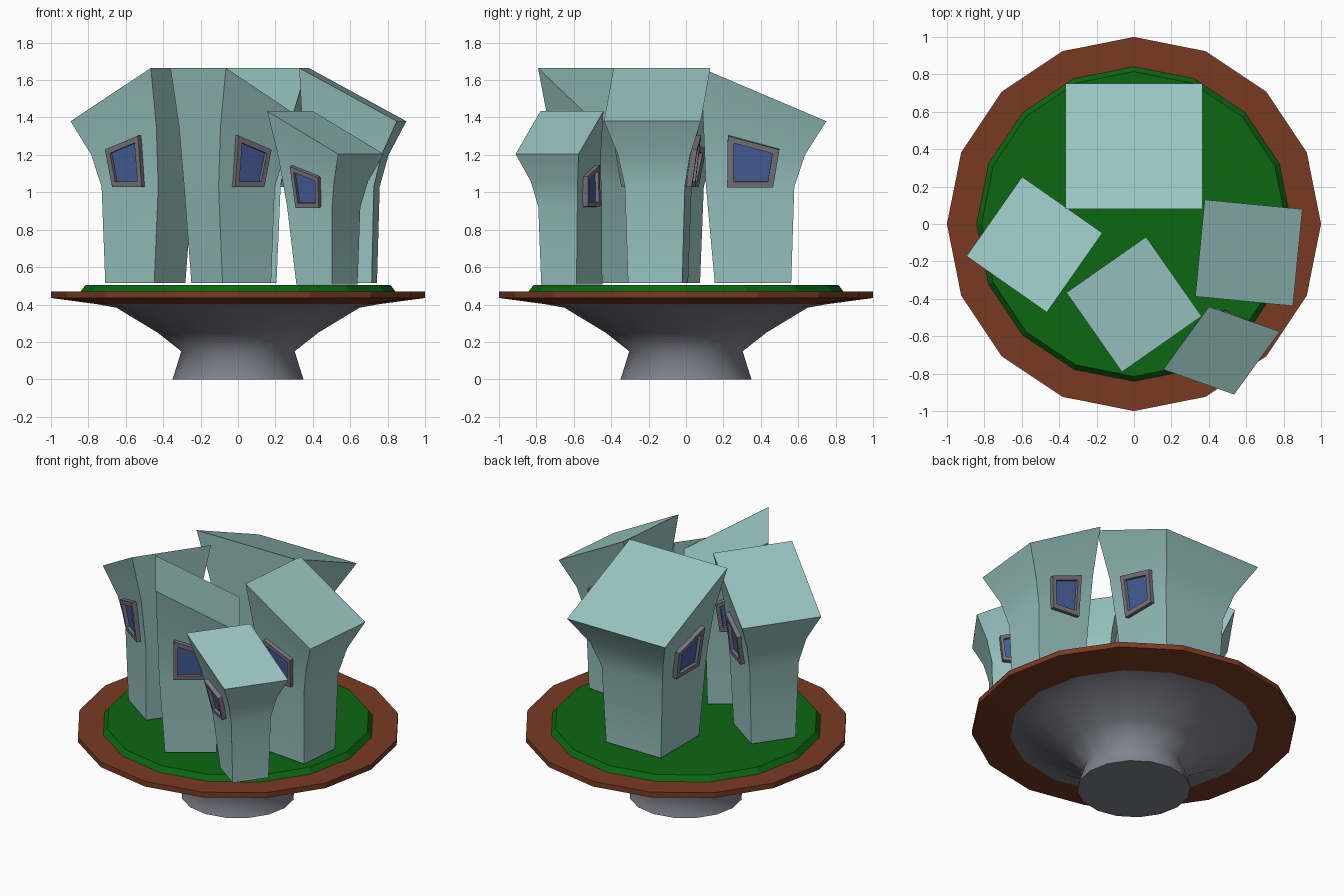
import bpy, bmesh, math
from mathutils import Vector, Matrix

if "Cube" in bpy.data.objects:
    bpy.data.objects.remove(bpy.data.objects["Cube"])


def material(name, rgb):
    m = bpy.data.materials.new(name)
    m.diffuse_color = (*rgb, 1)
    m.use_nodes = True
    m.node_tree.nodes["Principled BSDF"].inputs["Base Color"].default_value = m.diffuse_color
    return m


TEAL = material("pale teal", (0.32, 0.56, 0.54))
BROWN = material("earth brown", (0.19, 0.042, 0.017))
GREEN = material("grass green", (0.004, 0.135, 0.006))
GREY = material("stone grey", (0.22, 0.225, 0.27))
FRAME = material("frame grey", (0.19, 0.185, 0.22))
BLUE = material("window blue", (0.065, 0.12, 0.34))


def finish(name, bm, mats, smooth=None):
    bmesh.ops.recalc_face_normals(bm, faces=bm.faces)
    me = bpy.data.meshes.new(name)
    bm.to_mesh(me)
    bm.free()
    ob = bpy.data.objects.new(name, me)
    bpy.context.collection.objects.link(ob)
    for m in mats:
        me.materials.append(m)
    if smooth:
        bpy.ops.object.select_all(action='DESELECT')
        ob.select_set(True)
        bpy.context.view_layer.objects.active = ob
        bpy.ops.object.shade_smooth_by_angle(angle=math.radians(smooth))
    return ob


def lathe(name, profile, mat, smooth=None, n=16):
    """Turn an (r, z) profile round z and cap both ends."""
    bm = bmesh.new()
    rings = [[bm.verts.new((r * math.cos(2 * math.pi * i / n),
                            r * math.sin(2 * math.pi * i / n), z))
              for i in range(n)] for r, z in profile]
    for a, b in zip(rings, rings[1:]):
        for i in range(n):
            j = (i + 1) % n
            bm.faces.new((a[i], a[j], b[j], b[i]))
    bm.faces.new(rings[0])
    bm.faces.new(rings[-1])
    return finish(name, bm, [mat], smooth)


# Round base: pedestal bowl, earth rim, grass
lathe("pedestal", [(0.35, 0), (0.303, 0.15), (0.43, 0.25), (0.65, 0.383), (0.77, 0.405)], GREY, 70)
lathe("earth_rim", [(0.77, 0.404), (1.0, 0.435), (1.0, 0.47)], BROWN)
lathe("grass", [(0.845, 0.465), (0.815, 0.505)], GREEN)

# Tower rows: high-side and low-side depth fraction, half width, heights at both sides, lean
ROWS = [(0.11, 0.72, 0.28, 0.00, 0.00, 0.0),
        (0.04, 0.745, 0.31, 0.515, 0.515, 0.3),
        (0.02, 0.83, 0.373, 0.835, 0.685, 0.65),
        (0.00, 1.00, 0.50, 1.15, 0.865, 1.0)]


def window(name, quad, centre):
    """Raised frame with a sunken pane on the wall quad (high-bottom, low-bottom, low-top, high-top)."""
    hb, lb, lt, ht = quad

    def at(s, t):
        return hb.lerp(lb, s).lerp(ht.lerp(lt, s), t)
    n = (at(1, 0) - at(0, 0)).cross(at(0, 1) - at(0, 0)).normalized()
    if n.dot(at(0.5, 0.5) - centre) < 0:
        n = -n
    outer = [at(*p) for p in ((0.24, 0.0), (0.76, 0.0), (0.75, 0.97), (0.24, 0.97))]
    mid = sum(outer, Vector()) / 4
    inner = [p.lerp(mid, 0.25) for p in outer]
    bm = bmesh.new()
    loops = [[bm.verts.new(p + n * d) for p in ring]
             for ring, d in ((outer, -0.005), (outer, 0.028), (inner, 0.028), (inner, 0.008))]
    for a, b in zip(loops, loops[1:]):
        for i in range(4):
            j = (i + 1) % 4
            bm.faces.new((a[i], a[j], b[j], b[i]))
    bm.faces.new(loops[0])
    pane = bm.faces.new(loops[-1])
    pane.material_index = 1
    finish(name, bm, [FRAME, BLUE])


def tower(name, x, y, angle, width, depth, zscale=1.0, lean=0.0, z0=0.515):
    """Flared tower with a single sloping roof; the low eave faces `angle`."""
    mat = Matrix.Translation((x, y, z0)) @ Matrix.Rotation(math.radians(angle), 4, 'Z')
    rows = []
    for hi, lo, half, zh, zl, k in ROWS:
        rows.append([mat @ Vector(((f - 0.5) * depth,
                                   side * half * width - lean * k * (f == hi),
                                   z * zscale))
                     for f, side, z in ((hi, -1, zh), (lo, -1, zl), (lo, 1, zl), (hi, 1, zh))])
    bm = bmesh.new()
    rings = [[bm.verts.new(p) for p in r] for r in rows]
    for a, b in zip(rings, rings[1:]):
        for i in range(4):
            j = (i + 1) % 4
            bm.faces.new((a[i], a[j], b[j], b[i]))
    bm.faces.new(rings[0])
    bm.faces.new(rings[-1])
    finish(name, bm, [TEAL], 30)
    # one window on each side wall
    centre = sum(rows[1] + rows[2], Vector()) / 8
    a, b = rows[1], rows[2]
    window(name + "_window_right", (a[0], a[1], b[1], b[0]), centre)
    window(name + "_window_left", (a[3], a[2], b[2], b[3]), centre)


# Five towers standing round the middle
tower("back_tower", 0, 0.415, 90, 0.735, 0.67)
tower("right_tower", 0.614, -0.154, -5.6, 0.52, 0.525)
tower("left_tower", -0.532, -0.11, 145, 0.518, 0.524)
tower("front_tower", 0, -0.43, 35, 0.518, 0.52)
tower("small_tower", 0.502, -0.63, -36, 0.416, 0.385, 0.805, 0.115, 0.508)
